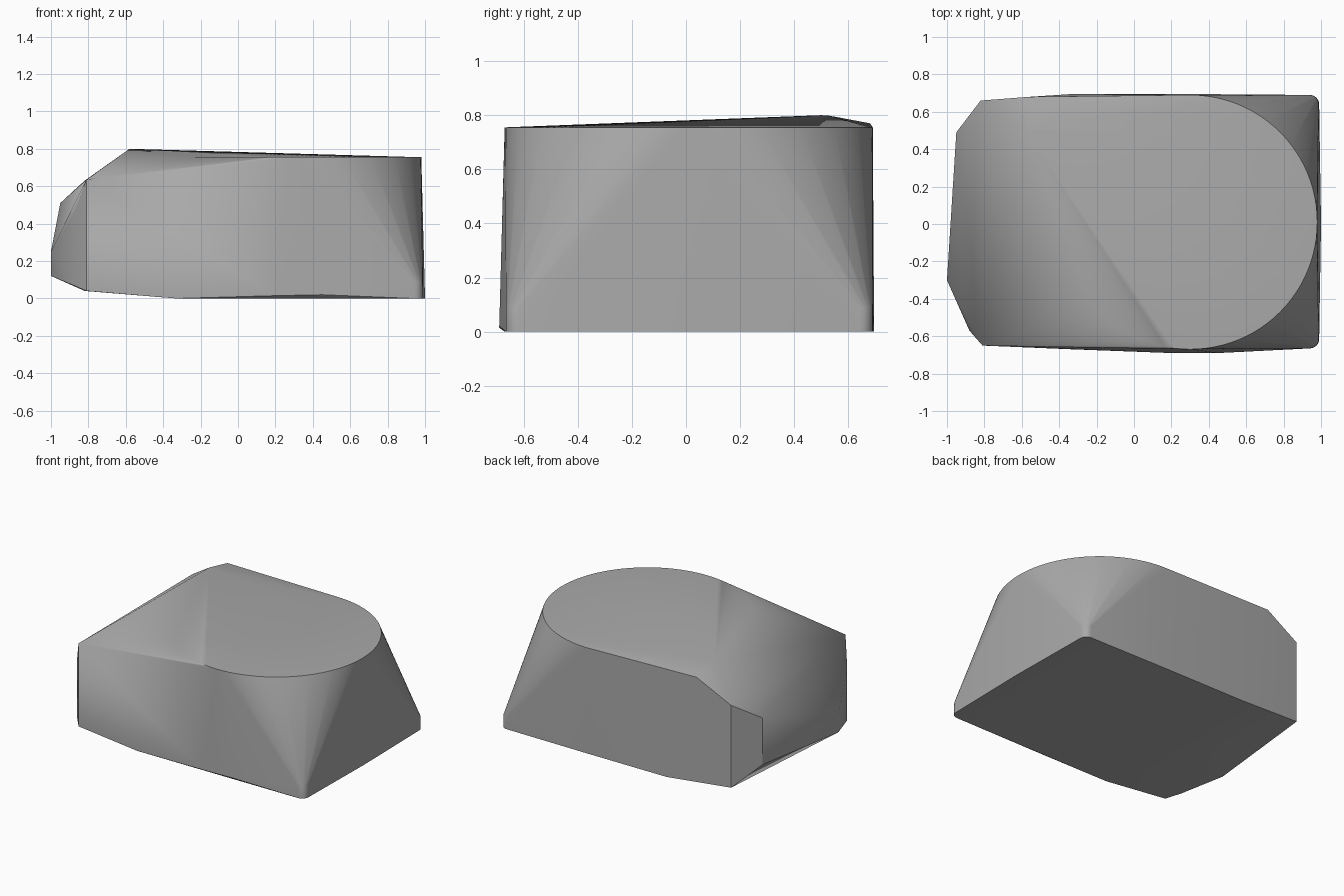
import bpy, bmesh, math

cube = bpy.data.objects.get("Cube")
if cube:
    bpy.data.objects.remove(cube)

grey = bpy.data.materials.new("plain_grey")
grey.use_nodes = True
colour = (0.4, 0.4, 0.4, 1)
grey.diffuse_color = colour
grey.node_tree.nodes["Principled BSDF"].inputs["Base Color"].default_value = colour

points = []

# Round rim of the top face
for i in range(96):
    a = math.tau * i / 96
    points.append((0.3 + 0.68 * math.cos(a), 0.01 + 0.68 * math.sin(a), 0.755))

# High ridge of the top face, towards the back
points += [(-0.58, 0.5, 0.8), (-0.55, 0.53, 0.798), (-0.56, 0.68, 0.77)]

# Faceted narrow end: upright edges given as x, y, bottom, top
for x, y, low, high in [(-0.82, 0.66, 0.04, 0.63), (-0.95, 0.49, 0.175, 0.51),
                        (-1, -0.3, 0.12, 0.25), (-0.88, -0.57, 0.07, 0.45),
                        (-0.81, -0.65, 0.04, 0.635)]:
    points += [(x, y, low), (x, y, high)]

# Small rounded corners at the wide end
for y, side in [(-0.615, -1), (0.64, 1)]:
    for i in range(7):
        a = math.pi / 2 * i / 6
        for z in (0, 0.09):
            points.append((0.94 + 0.05 * math.cos(a) - 0.03 * z,
                           y + side * 0.05 * math.sin(a), z))

# Base outline and the slight bulge of the long sides
points += [(1, 0, 0), (-0.33, 0.695, 0), (0.3, 0.695, 0), (-0.33, -0.67, 0),
           (0.2, -0.69, 0.015), (0.45, -0.69, 0.02)]

# Stretch a skin around the points
bm = bmesh.new()
for p in points:
    bm.verts.new(p)
hull = bmesh.ops.convex_hull(bm, input=bm.verts[:])
spare = {v for v in hull["geom_interior"] + hull["geom_unused"]
         if isinstance(v, bmesh.types.BMVert)}
bmesh.ops.delete(bm, geom=list(spare), context="VERTS")
bmesh.ops.recalc_face_normals(bm, faces=bm.faces[:])
mesh = bpy.data.meshes.new("block_body")
bm.to_mesh(mesh)
bm.free()
mesh.materials.append(grey)

body = bpy.data.objects.new("block_body", mesh)
bpy.context.collection.objects.link(body)
bpy.ops.object.select_all(action="DESELECT")
body.select_set(True)
bpy.context.view_layer.objects.active = body
bpy.ops.object.shade_smooth_by_angle(angle=math.radians(30))
